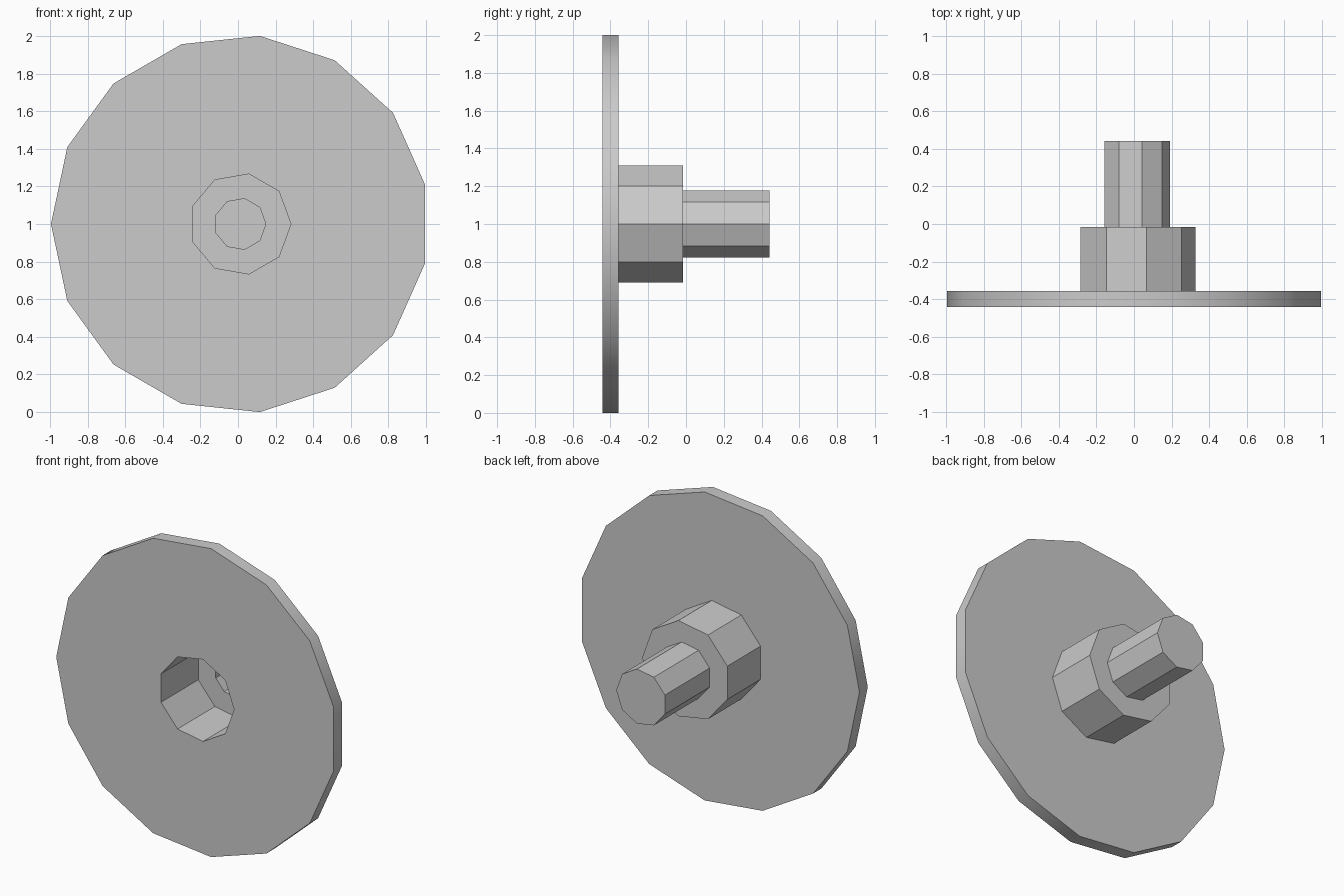
import bpy
import bmesh
from math import cos, sin, pi, radians

cube = bpy.data.objects.get("Cube")
if cube:
    bpy.data.objects.remove(cube, do_unlink=True)

CENTER_X, CENTER_Z = 0.011, 1.0
FRONT, DISC_BACK, STEP, BACK = -0.442, -0.357, -0.016, 0.442
WALL = 0.044
BORE = 0.27

grey = bpy.data.materials.new("grey")
grey.use_nodes = True
colour = (0.6, 0.6, 0.6, 1)
grey.diffuse_color = colour
grey.node_tree.nodes["Principled BSDF"].inputs["Base Color"].default_value = colour


def ring(bm, radius, y, sides, start=0.0):
    """Regular polygon of vertices around the y axis."""
    angles = [start + 2 * pi * i / sides for i in range(sides)]
    return [bm.verts.new((CENTER_X + radius * cos(a), y, CENTER_Z + radius * sin(a)))
            for a in angles]


def bridge(bm, a, b):
    n = len(a)
    for i in range(n):
        j = (i + 1) % n
        bm.faces.new((a[i], a[j], b[j], b[i]))


def finish(bm, name):
    bmesh.ops.recalc_face_normals(bm, faces=bm.faces[:])
    mesh = bpy.data.meshes.new(name)
    bm.to_mesh(mesh)
    bm.free()
    mesh.materials.append(grey)
    obj = bpy.data.objects.new(name, mesh)
    bpy.context.collection.objects.link(obj)
    bpy.ops.object.select_all(action='DESELECT')
    obj.select_set(True)
    bpy.context.view_layer.objects.active = obj
    bpy.ops.object.shade_smooth_by_angle(angle=radians(30))
    return obj


# Flat disc with a nine-sided hole
bm = bmesh.new()
sides = []
for y in (FRONT, DISC_BACK):
    outer = ring(bm, 1.0055, y, 15, pi)
    inner = ring(bm, BORE, y, 9)
    edges = [bm.edges.new((loop[i - 1], loop[i]))
             for loop in (outer, inner) for i in range(len(loop))]
    bmesh.ops.triangle_fill(bm, edges=edges, use_beauty=True, normal=(0, -1, 0))
    sides.append((outer, inner))
for front_loop, back_loop in zip(*sides):
    bridge(bm, front_loop, back_loop)
finish(bm, "disc")

# Stepped hollow hub and shaft, closed at the back
bm = bmesh.new()
outside = [(0.315, DISC_BACK), (0.315, STEP), (0.18, STEP), (0.18, BACK)]
inside = [(BORE, DISC_BACK), (BORE, STEP - WALL),
          (0.137, STEP - WALL), (0.137, BACK - WALL)]
shells = []
for profile in (outside, inside):
    rings = [ring(bm, r, y, 9) for r, y in profile]
    for a, b in zip(rings, rings[1:]):
        bridge(bm, a, b)
    bm.faces.new(rings[-1])
    shells.append(rings)
bridge(bm, shells[0][0], shells[1][0])
finish(bm, "hub_and_shaft")
